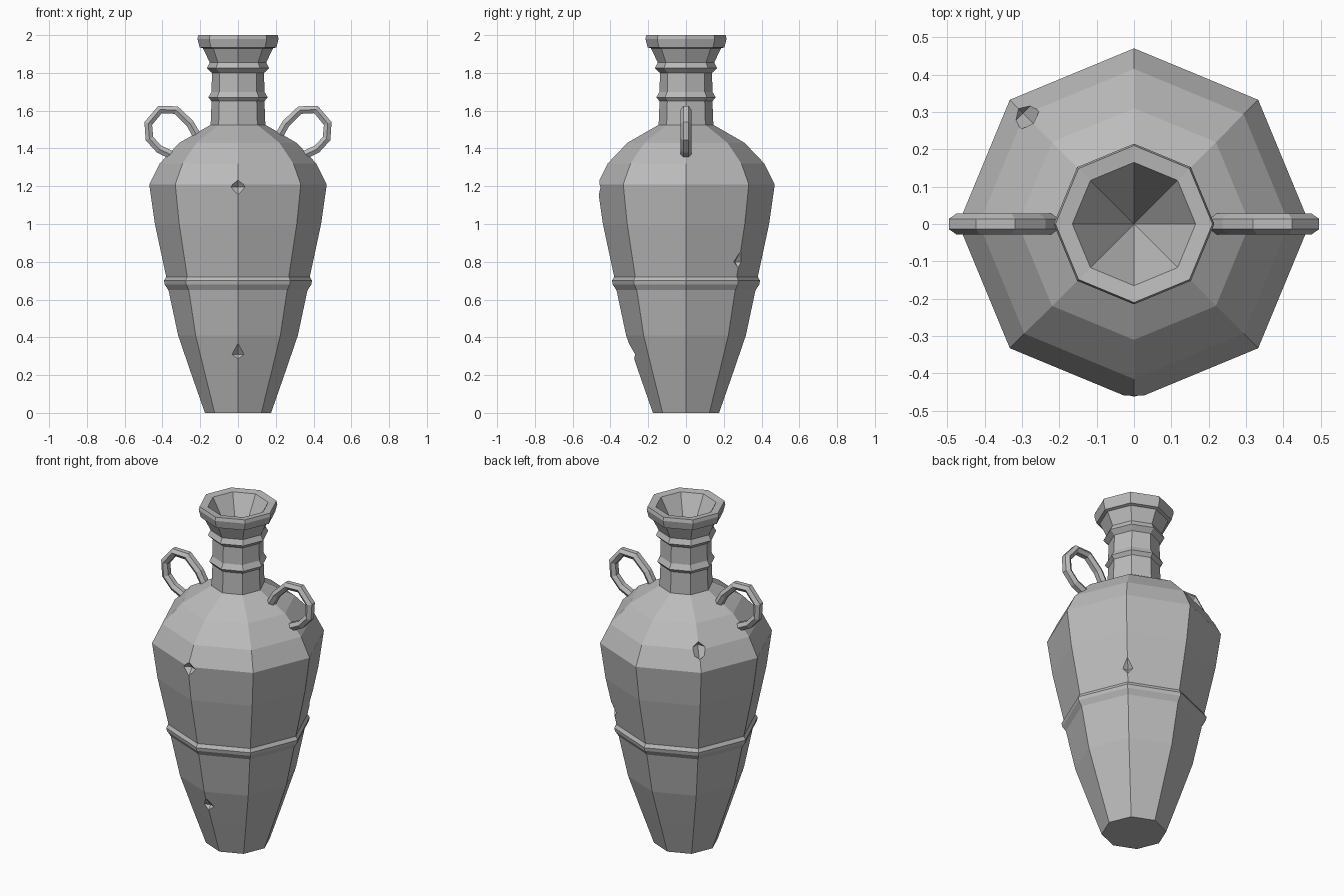
import bpy, bmesh, math
from mathutils import Matrix, Vector

cube = bpy.data.objects.get("Cube")
if cube:
    bpy.data.objects.remove(cube, do_unlink=True)

SIDES = 8

stone = bpy.data.materials.new("grey_clay")
stone.use_nodes = True
GREY = (0.5, 0.5, 0.5, 1)
stone.diffuse_color = GREY
stone.node_tree.nodes["Principled BSDF"].inputs["Base Color"].default_value = GREY


def finish(bm, name):
    bmesh.ops.recalc_face_normals(bm, faces=bm.faces)
    mesh = bpy.data.meshes.new(name)
    bm.to_mesh(mesh)
    bm.free()
    mesh.materials.append(stone)
    obj = bpy.data.objects.new(name, mesh)
    bpy.context.scene.collection.objects.link(obj)
    return obj


def skin(bm, rings):
    """Join consecutive vertex rings with quads."""
    for low, high in zip(rings, rings[1:]):
        n = len(low)
        for i in range(n):
            j = (i + 1) % n
            bm.faces.new((low[i], low[j], high[j], high[i]))


# Vessel outline from foot to inner mouth: radius, height
profile = [
    (.175, 0), (.245, .2), (.317, .41), (.368, .65),
    (.388, .68), (.392, .70), (.38, .72),            # belly band
    (.44, 1.0), (.47, 1.21), (.415, 1.32), (.31, 1.43),
    (.145, 1.525), (.14, 1.65), (.157, 1.67), (.14, 1.70),
    (.138, 1.80), (.165, 1.825), (.15, 1.855),       # neck rings
    (.185, 1.93), (.203, 1.935), (.215, 1.98), (.21, 2.0),
    (.165, 1.995),
]
bm = bmesh.new()
rings = []
for r, z in profile:
    rings.append([bm.verts.new((r * math.cos(a), r * math.sin(a), z))
                  for a in (math.tau * i / SIDES for i in range(SIDES))])
skin(bm, rings)
bm.faces.new(rings[0])
# Funnel-shaped inside
apex = bm.verts.new((0, 0, 1.7))
for i in range(SIDES):
    bm.faces.new((rings[-1][i], rings[-1][(i + 1) % SIDES], apex))
vessel = finish(bm, "vessel")

# Chips: direction in degrees, distance, height, (radial, tangential, vertical) half sizes
chips = [
    (-90, .48, 1.195, (.05, .085, .065)),
    (-90, .30, .31, (.045, .10, .055)),
    (45, .415, .80, (.05, .065, .065)),
    (135, .42, 1.33, (.06, .06, .075)),
]
bm = bmesh.new()
for angle, dist, z, size in chips:
    place = (Matrix.Rotation(math.radians(angle), 4, 'Z')
             @ Matrix.Translation((dist, 0, z)) @ Matrix.Diagonal((*size, 1)))
    bmesh.ops.create_uvsphere(bm, u_segments=4, v_segments=2, radius=1, matrix=place)
cutter = finish(bm, "chip_cutter")
cutter.hide_render = True
cut = vessel.modifiers.new("chips", 'BOOLEAN')
cut.operation = 'DIFFERENCE'
cut.solver = 'EXACT'
cut.object = cutter
evaluated = vessel.evaluated_get(bpy.context.evaluated_depsgraph_get())
carved = bpy.data.meshes.new_from_object(evaluated)
vessel.modifiers.clear()
vessel.data = carved
bpy.data.objects.remove(cutter, do_unlink=True)

# Handles: six-sided tube swept along a loop in the xz plane
path = [(.20, 1.43), (.222, 1.476), (.254, 1.532), (.328, 1.603), (.413, 1.606),
        (.475, 1.532), (.469, 1.452), (.418, 1.397), (.31, 1.345)]
points = [Vector((x, 0, z)) for x, z in path]


def handle(name, side):
    bm = bmesh.new()
    rings = []
    for i, p in enumerate(points):
        along = (points[min(i + 1, len(points) - 1)] - points[max(i - 1, 0)]).normalized()
        out = Vector((-along.z, 0, along.x))
        ring = []
        for k in range(6):
            a = math.tau * k / 6
            v = p + out * (.025 * math.sin(a)) + Vector((0, .028 * math.cos(a), 0))
            ring.append(bm.verts.new((v.x * side, v.y, v.z)))
        rings.append(ring)
    skin(bm, rings)
    bm.faces.new(rings[0])
    bm.faces.new(rings[-1])
    return finish(bm, name)


handle("left_handle", 1)
handle("right_handle", -1)
